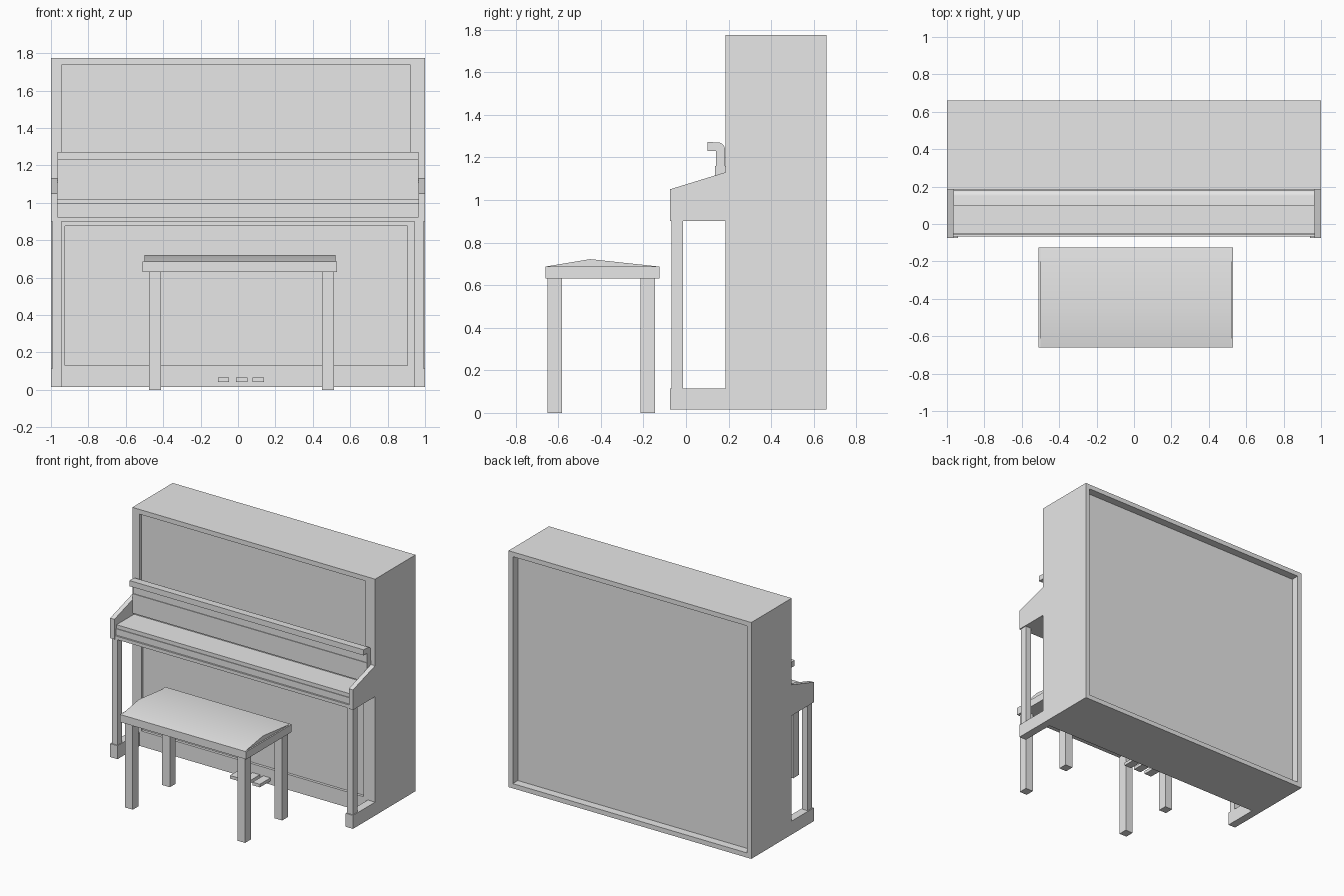
import bpy, bmesh
from math import radians, sin, cos

cube = bpy.data.objects.get("Cube")
if cube:
    bpy.data.objects.remove(cube, do_unlink=True)

grey = bpy.data.materials.new("plain grey")
grey.use_nodes = True
grey.diffuse_color = (0.8, 0.8, 0.8, 1)
grey.node_tree.nodes["Principled BSDF"].inputs["Base Color"].default_value = (0.8, 0.8, 0.8, 1)


def extrude_profile(name, x0, x1, points, smooth=False):
    """Sweep a closed (y, z) outline from x0 to x1."""
    bm = bmesh.new()
    face = bm.faces.new([bm.verts.new((x0, y, z)) for y, z in points])
    new = bmesh.ops.extrude_face_region(bm, geom=[face])["geom"]
    moved = [v for v in new if isinstance(v, bmesh.types.BMVert)]
    bmesh.ops.translate(bm, vec=(x1 - x0, 0, 0), verts=moved)
    bmesh.ops.recalc_face_normals(bm, faces=bm.faces)
    mesh = bpy.data.meshes.new(name)
    bm.to_mesh(mesh)
    bm.free()
    mesh.materials.append(grey)
    obj = bpy.data.objects.new(name, mesh)
    bpy.context.scene.collection.objects.link(obj)
    if smooth:
        bpy.ops.object.select_all(action='DESELECT')
        obj.select_set(True)
        bpy.context.view_layer.objects.active = obj
        bpy.ops.object.shade_smooth_by_angle(angle=radians(30))
    return obj


def box(name, x0, x1, y0, y1, z0, z1):
    return extrude_profile(name, x0, x1, [(y0, z0), (y1, z0), (y1, z1), (y0, z1)])


def cut(obj, *bounds):
    """Carve a box-shaped recess and discard the cutter."""
    cutter = box("cutter", *bounds)
    cutter.hide_render = True
    mod = obj.modifiers.new("recess", 'BOOLEAN')
    mod.operation = 'DIFFERENCE'
    mod.solver = 'EXACT'
    mod.object = cutter
    bpy.context.view_layer.objects.active = obj
    bpy.ops.object.modifier_apply(modifier=mod.name)
    bpy.data.objects.remove(cutter, do_unlink=True)


# Cabinet with sunken front panels and an open back frame
FRONT, BACK = 0.185, 0.66
cabinet = box("cabinet", -1, 1, FRONT, BACK, 0.015, 1.775)
cut(cabinet, -0.94, 0.92, FRONT - 0.1, FRONT + 0.02, 1.02, 1.74)
cut(cabinet, -0.925, 0.905, FRONT - 0.1, FRONT + 0.02, 0.13, 0.875)
cut(cabinet, -0.965, 0.965, BACK - 0.06, BACK + 0.1, 0.05, 1.74)

# Arms, posts and feet on both sides
arm = [(-0.075, 0.9), (FRONT, 0.9), (FRONT, 1.13), (-0.075, 1.05)]
for side, s in (("left", 1), ("right", -1)):
    extrude_profile(side + "_arm", s * 0.965, s, arm)
    box(side + "_post", s * 0.945, s * 0.993, -0.067, -0.013, 0.115, 0.9)
    box(side + "_foot", s * 0.94, s, -0.075, FRONT, 0.015, 0.115)

# Key bed and closed lid
W = 0.965
box("key_bed", -W, W, -0.068, FRONT, 0.9, 0.925)
box("key_slip", -W, W, -0.055, FRONT, 0.925, 0.972)
box("key_lid", -W, W, -0.05, FRONT, 0.972, 1.0)
box("lid_gap", -W, W, 0.155, FRONT, 1.0, 1.015)

# Fall board and music ledge with a rounded back edge
box("fall_board", -W, W, 0.137, FRONT, 1.015, 1.16)
curve = [(0.15 + 0.033 * sin(radians(a)), 1.237 + 0.033 * cos(radians(a)))
         for a in range(0, 91, 15)]
ledge = [(0.1, 1.23), (0.1, 1.272), *curve, (0.183, 1.16), (0.142, 1.16), (0.142, 1.23)]
extrude_profile("music_ledge", -W, W, ledge, smooth=True)

# Pedals
for name, x in (("left", 0.108), ("middle", 0.02), ("right", -0.078)):
    box(name + "_pedal", x - 0.03, x + 0.03, 0.06, 0.2, 0.042, 0.065)

# Bench
box("bench_frame", -0.51, 0.53, -0.66, -0.125, 0.63, 0.687)
extrude_profile("bench_cushion", -0.5, 0.52,
                [(-0.66, 0.687), (-0.125, 0.687), (-0.45, 0.722)], smooth=True)
for row, y in (("front", -0.65), ("back", -0.213)):
    for side, x in (("right", -0.475), ("left", 0.45)):
        box(f"{row}_{side}_bench_leg", x, x + 0.063, y, y + 0.068, 0, 0.63)
